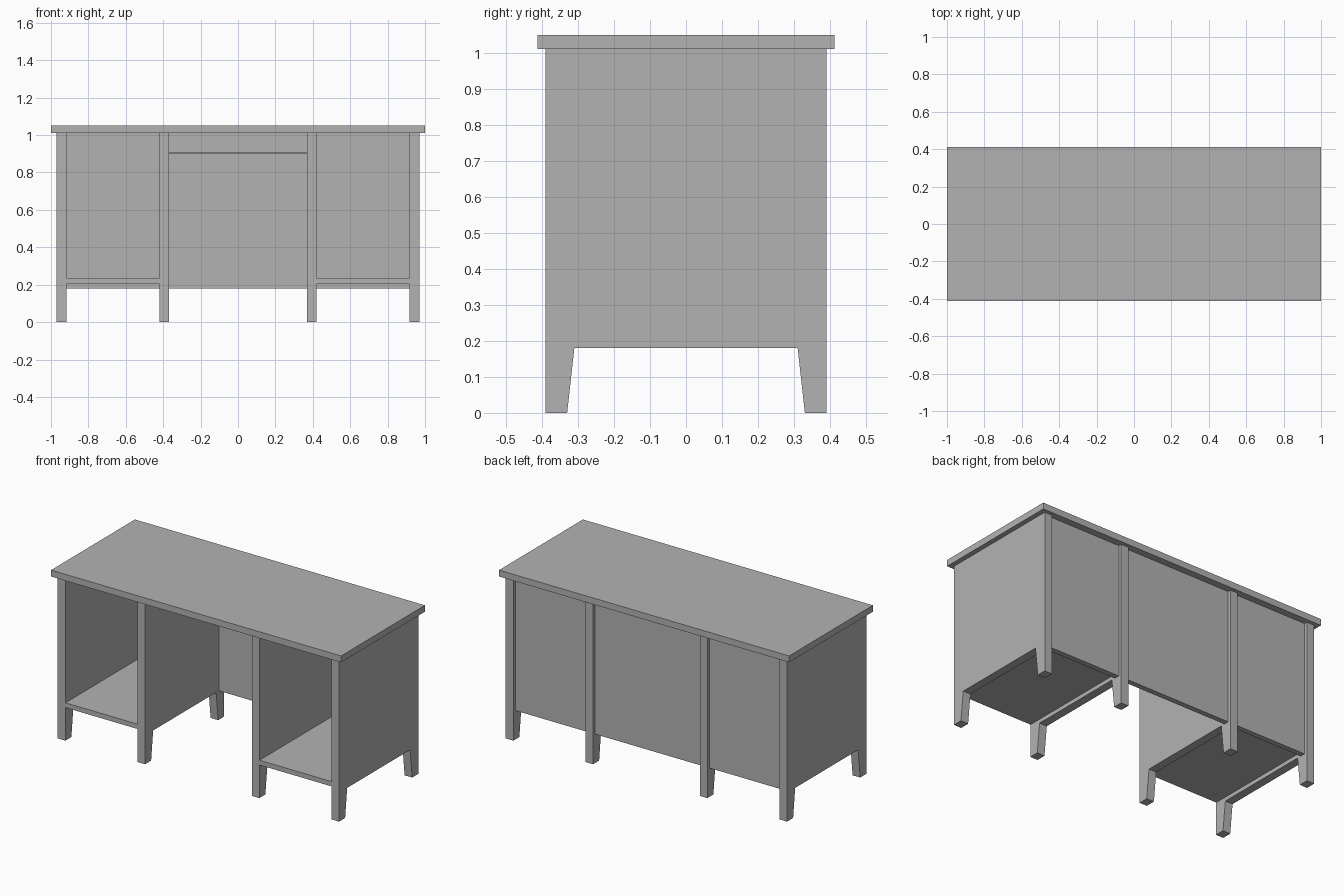
import bpy
import bmesh

cube = bpy.data.objects.get("Cube")
if cube:
    bpy.data.objects.remove(cube, do_unlink=True)

GREY = (0.45, 0.45, 0.45, 1)
mat = bpy.data.materials.new("plain_grey")
mat.use_nodes = True
mat.diffuse_color = GREY
mat.node_tree.nodes["Principled BSDF"].inputs["Base Color"].default_value = GREY


def finish(name, bm):
    bmesh.ops.recalc_face_normals(bm, faces=bm.faces)
    mesh = bpy.data.meshes.new(name)
    bm.to_mesh(mesh)
    bm.free()
    mesh.materials.append(mat)
    obj = bpy.data.objects.new(name, mesh)
    bpy.context.collection.objects.link(obj)
    return obj


def box(name, x, y, z):
    """Box spanning the given (low, high) ranges."""
    bm = bmesh.new()
    bmesh.ops.create_cube(bm, size=1)
    for v in bm.verts:
        v.co = [r[0] if c < 0 else r[1] for c, r in zip(v.co, (x, y, z))]
    return finish(name, bm)


def side_panel(name, x0, x1):
    """Upright panel whose lower edge is cut into two tapered feet."""
    half = [(0.31, 0.18), (0.33, 0), (0.39, 0), (0.39, 1.01)]
    outline = half + [(-y, z) for y, z in reversed(half)]
    bm = bmesh.new()
    face = bm.faces.new([bm.verts.new((x0, y, z)) for y, z in outline])
    out = bmesh.ops.extrude_face_region(bm, geom=[face])
    moved = [g for g in out["geom"] if isinstance(g, bmesh.types.BMVert)]
    bmesh.ops.translate(bm, verts=moved, vec=(x1 - x0, 0, 0))
    return finish(name, bm)


OUTER, INNER, THICK = 0.97, 0.42, 0.052
BACK = (0.337, 0.37)
BACK_Z = (0.18, 1.01)

# Table top
box("table_top", (-1, 1), (-0.413, 0.413), (1.01, 1.05))

# Pedestals: two panels with feet, a bottom shelf and a back board each
for side, s in (("left", 1), ("right", -1)):
    side_panel(side + "_outer_panel", s * (OUTER - THICK), s * OUTER)
    side_panel(side + "_inner_panel", s * (INNER - THICK), s * INNER)
    bay = sorted((s * INNER, s * (OUTER - THICK)))
    box(side + "_shelf", bay, (-0.388, BACK[0]), (0.205, 0.235))
    box(side + "_back_board", bay, BACK, BACK_Z)

# Knee space: back board and a thin set-back tray under the top
knee = (THICK - INNER, INNER - THICK)
box("centre_back_board", knee, BACK, BACK_Z)
box("centre_tray", knee, (-0.2, BACK[0]), (0.898, 0.91))
